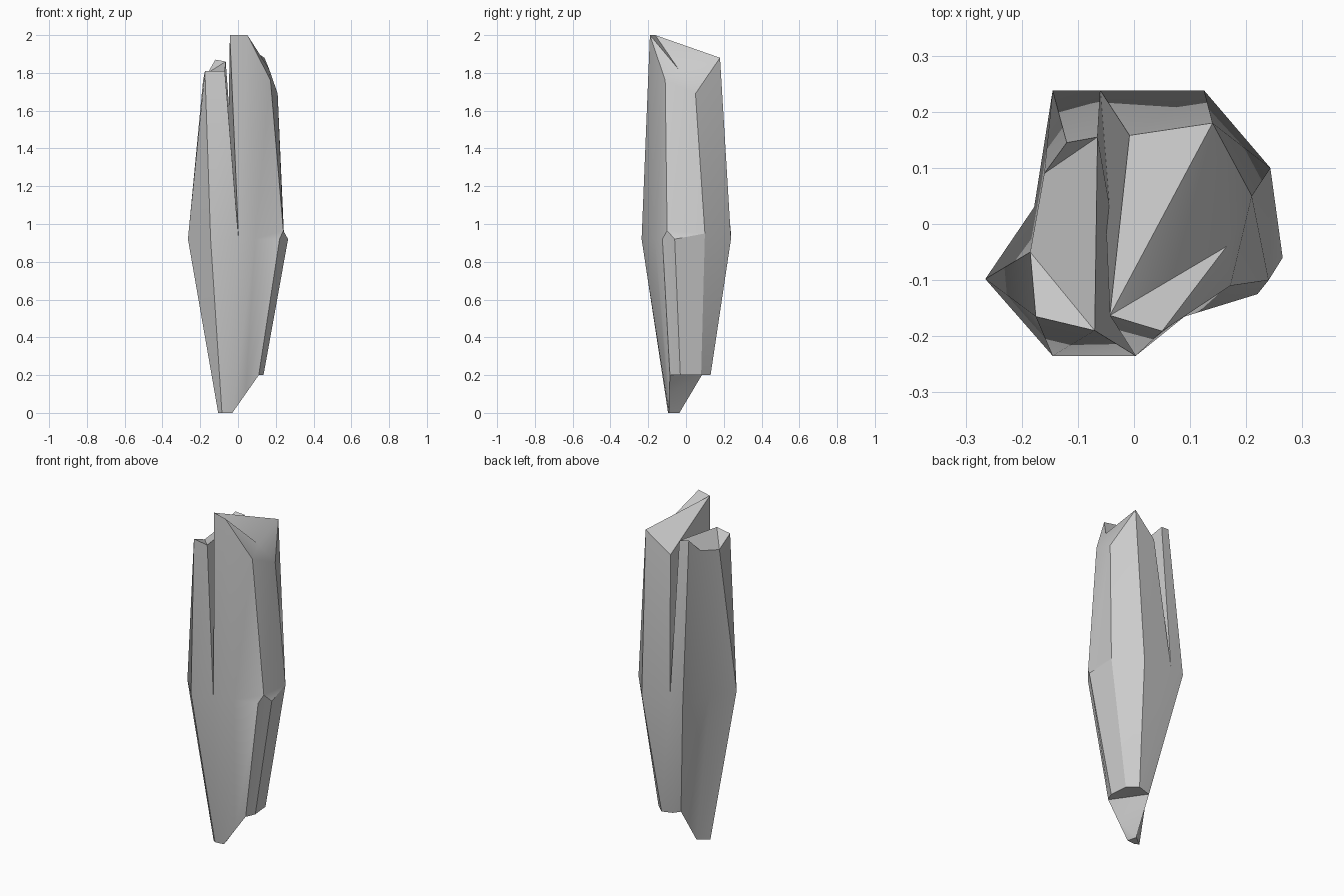
import bpy, bmesh, math

if "Cube" in bpy.data.objects:
    bpy.data.objects.remove(bpy.data.objects["Cube"])

bm = bmesh.new()


def ring(points):
    return [bm.verts.new(p) for p in points]


def walls(lower, upper):
    # side faces between two matching closed loops, skipping none
    n = len(lower)
    for i in range(n):
        j = (i + 1) % n
        bm.faces.new((lower[i], lower[j], upper[j], upper[i]))


def faces(verts, groups):
    for g in groups:
        bm.faces.new([verts[i] for i in g])


# widest outline, halfway up
mid = ring([(-.265, -.098, .92), (-.145, -.235, .92), (.003, -.235, .92),
            (.09, -.165, .92), (.22, -.125, .92), (.24, -.10, .965),
            (.265, -.06, .92), (.243, .10, .95), (.125, .238, .92),
            (-.06, .238, .95), (-.145, .238, .93), (-.178, .03, .92)])

# tapered foot: small tip at the ground, slanted chip, raised heel at z = 0.2
foot = ring([(-.105, -.08, 0), (-.085, -.095, 0), (-.03, -.09, 0),
             (.04, -.088, .1), (.11, -.085, .2), (.122, -.065, .2),
             (.135, -.03, .2), (.125, .08, .2), (.07, .13, .2),
             (.01, .11, .2), (-.03, .09, .21), (-.045, -.035, 0)])
walls(foot, mid)
faces(foot, [(0, 11, 2, 1), (2, 11, 10, 4, 3), (4, 10, 9, 8, 7, 6, 5)])

# small ledges beside the ridge on the right
faces(mid, [(3, 4, 5), (5, 6, 7)])

# left shard
left_top = ring([(-.185, -.05, 1.76), (-.175, -.165, 1.81), (-.07, -.19, 1.81),
                 (-.065, .155, 1.86), (-.12, .145, 1.87), (-.16, .09, 1.80)])
walls([mid[i] for i in (0, 1, 2, 9, 10, 11)], left_top)
faces(left_top, [(0, 1, 2), (0, 2, 3, 5), (3, 4, 5)])

# right shard with a notched tip
right_top = ring([(-.043, -.163, 2), (.05, -.191, 2), (.172, -.11, 1.76),
                  (.21, .05, 1.69), (.14, .18, 1.88), (-.008, .158, 1.76)])
walls([mid[i] for i in (2, 3, 5, 7, 8, 9)], right_top)
tip = right_top + ring([(.165, -.04, 1.82)])
faces(tip, [(0, 1, 6), (1, 2, 6), (2, 3, 6), (3, 4, 6), (4, 0, 6), (4, 5, 0)])

bmesh.ops.triangulate(bm, faces=[f for f in bm.faces if len(f.verts) > 4])
bmesh.ops.recalc_face_normals(bm, faces=bm.faces[:])
mesh = bpy.data.meshes.new("split_crystal")
bm.to_mesh(mesh)
bm.free()
obj = bpy.data.objects.new("split_crystal", mesh)
bpy.context.collection.objects.link(obj)
bpy.context.view_layer.objects.active = obj
obj.select_set(True)
bpy.ops.object.shade_smooth_by_angle(angle=math.radians(30))
